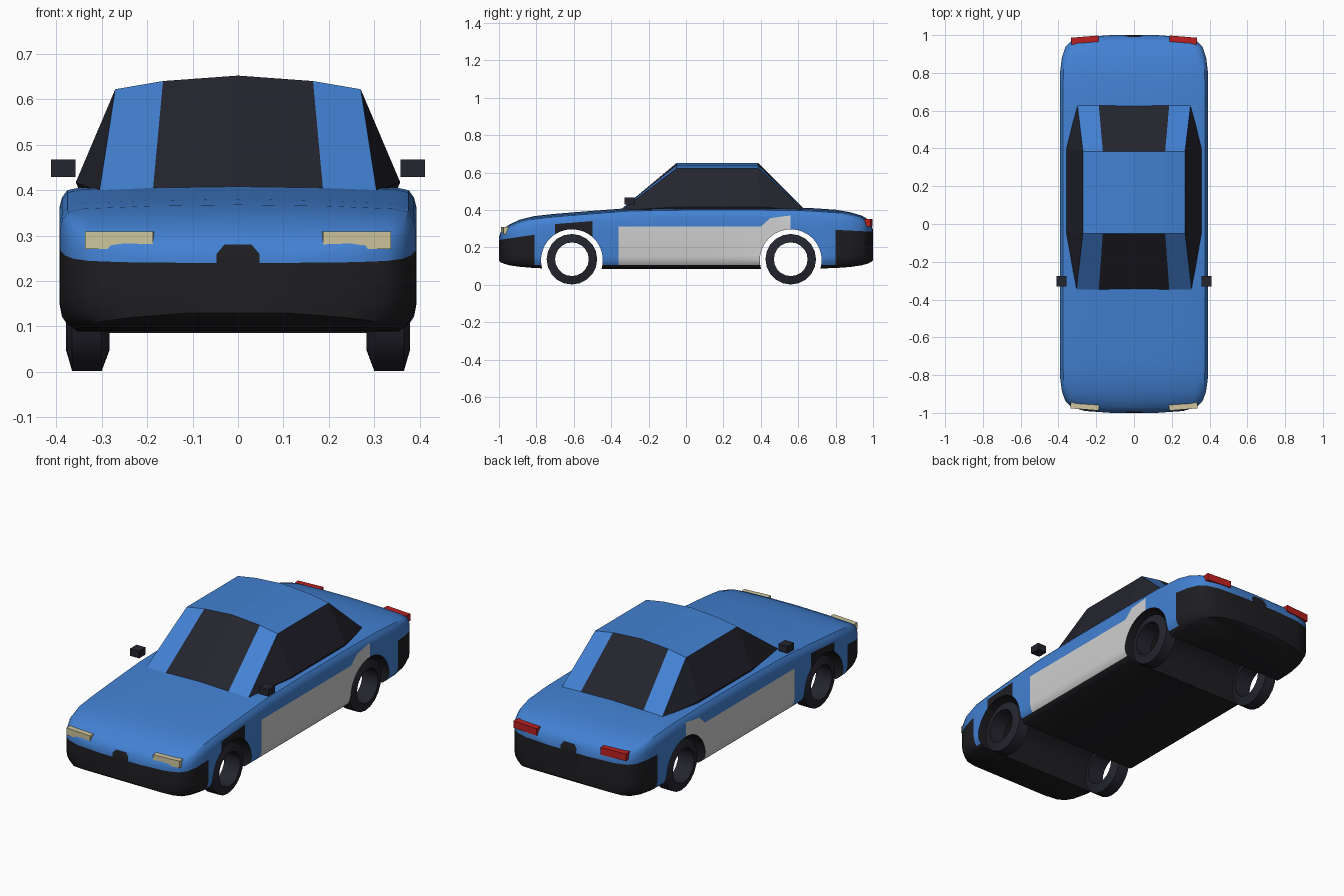
import bpy, bmesh, math
from mathutils import Vector, Matrix

if "Cube" in bpy.data.objects:
    bpy.data.objects.remove(bpy.data.objects["Cube"])


def material(name, rgb):
    m = bpy.data.materials.new(name)
    m.use_nodes = True
    m.diffuse_color = (*rgb, 1)
    m.node_tree.nodes["Principled BSDF"].inputs["Base Color"].default_value = (*rgb, 1)
    return m


BLUE = material("blue paint", (0.055, 0.22, 0.65))
WHITE = material("pale door paint", (0.63, 0.63, 0.63))
TRIM = material("black trim", (0.013, 0.013, 0.016))
GLASS = material("dark glass and rubber", (0.018, 0.018, 0.028))
CREAM = material("cream lamp", (0.62, 0.56, 0.34))
RED = material("red lamp", (0.5, 0.014, 0.014))


def make_object(name, bm, mats, smooth=None):
    bmesh.ops.recalc_face_normals(bm, faces=bm.faces[:])
    mesh = bpy.data.meshes.new(name)
    bm.to_mesh(mesh)
    bm.free()
    for m in mats:
        mesh.materials.append(m)
    ob = bpy.data.objects.new(name, mesh)
    bpy.context.collection.objects.link(ob)
    if smooth:
        activate(ob)
        bpy.ops.object.shade_smooth_by_angle(angle=math.radians(smooth))
    return ob


def activate(ob):
    bpy.ops.object.select_all(action="DESELECT")
    ob.select_set(True)
    bpy.context.view_layer.objects.active = ob


def box(name, centre, size, mat, turn=0):
    bm = bmesh.new()
    place = (Matrix.Translation(centre) @ Matrix.Rotation(turn, 4, "Z")
             @ Matrix.Diagonal((*size, 1)))
    bmesh.ops.create_cube(bm, size=1, matrix=place)
    return make_object(name, bm, [mat])


# Body stations: y, half width, bottom, top
STATIONS = [
    (-1, .12, .13, .255), (-.99, .26, .12, .285), (-.97, .33, .112, .305),
    (-.94, .362, .104, .325), (-.89, .381, .097, .348), (-.81, .392, .09, .368),
    (-.7, .393, .086, .38), (-.5, .393, .086, .396), (-.3, .393, .086, .411),
    (0, .393, .086, .416), (.4, .393, .086, .416), (.65, .393, .086, .412),
    (.8, .392, .09, .402), (.88, .382, .096, .388), (.94, .362, .105, .37),
    (.97, .33, .113, .352), (.99, .26, .122, .328), (1, .12, .132, .292)]


def section(w, b, t):
    half = [(.9, b), (.95, b + .015), (.985, b + .035), (1, b + .065),
            (1, t - .055), (.985, t - .032), (.955, t - .016), (.87, t - .009), (.5, t - .003)]
    return ([(u * w, z) for u, z in half] + [(0, t)]
            + [(-u * w, z) for u, z in reversed(half)])


bm = bmesh.new()
rings = [[bm.verts.new((x, y, z)) for x, z in section(w, b, t)] for y, w, b, t in STATIONS]
for a, b in zip(rings, rings[1:]):
    for i in range(len(a)):
        j = (i + 1) % len(a)
        bm.faces.new((a[i], a[j], b[j], b[i]))
for end in (rings[0], rings[-1]):
    bm.faces.new(end)
body = make_object("body", bm, [BLUE, WHITE, TRIM])

# Wheel arches run straight through the body
AXLES = (-.61, .56)
ARCH_Z, ARCH_R = .132, .165
for y in AXLES:
    bm = bmesh.new()
    bmesh.ops.create_cone(bm, cap_ends=True, segments=48, radius1=ARCH_R, radius2=ARCH_R, depth=1,
                          matrix=Matrix.Translation((0, y, ARCH_Z)) @ Matrix.Rotation(math.pi / 2, 4, "Y"))
    cutter = make_object("arch_cutter", bm, [])
    cutter.hide_render = True
    mod = body.modifiers.new("arch", "BOOLEAN")
    mod.object, mod.operation, mod.solver = cutter, "DIFFERENCE", "EXACT"
    activate(body)
    bpy.ops.object.modifier_apply(modifier=mod.name)
    bpy.data.objects.remove(cutter)

# Paint lines are cut into the body, then faces are coloured by region
bm = bmesh.new()
bm.from_mesh(body.data)


def cut(point, normal, where):
    faces = [f for f in bm.faces if where(f.calc_center_median())]
    geom = set(faces)
    for f in faces:
        geom.update(f.edges)
        geom.update(f.verts)
    bmesh.ops.bisect_plane(bm, geom=list(geom), plane_co=point, plane_no=normal, dist=1e-5)


for y in (-.81, -.36, .4, .45, .56, .8):
    cut((0, y, 0), (0, 1, 0), lambda c: True)
cut((0, 0, .106), (0, 0, 1), lambda c: abs(c.y) < .8)
cut((0, 0, .312), (0, 0, 1), lambda c: -.36 < c.y < .4)
cut((0, .4, .312), (0, -.9, 1), lambda c: .4 < c.y < .45)
cut((0, .45, .357), (0, -.13, 1), lambda c: .45 < c.y < .56)
cut((0, -1, .24), (0, -.15, 1), lambda c: c.y < -.81)
cut((0, 1, .284), (0, .05, 1), lambda c: c.y > .8)

# Rounded tab above each bumper
TABS = ((-1, .28), (1, .325))
for end, top in TABS:
    near = lambda c: c.y * end > .93
    for s in (-1, 1):
        cut((s * .047, 0, 0), (1, 0, 0), near)
    tab = lambda c: c.y * end > .93 and abs(c.x) < .047
    cut((0, 0, top), (0, 0, 1), tab)
    for s in (-1, 1):
        cut((s * .047, 0, top - .02), (s, 0, .85), tab)


def region(c):
    if any(math.hypot(c.y - y, c.z - ARCH_Z) < ARCH_R + .0005 for y in AXLES):
        return 2
    if c.z < .106:
        return 2
    if c.y < -.81 and c.z < .24 + .15 * (c.y + 1):
        return 2
    if c.y > .8 and c.z < .284 - .05 * (c.y - 1):
        return 2
    for end, top in TABS:
        if c.y * end > .93 and c.z < top and abs(c.x) < .047 - max(0, c.z - top + .02) * .85:
            return 2
    if abs(c.x) > .3:
        if -.36 < c.y < .4 and c.z < .312:
            return 1
        if .4 < c.y < .45 and c.z < .312 + .9 * (c.y - .4):
            return 1
        if .45 < c.y < .56 and c.z < .357 + .13 * (c.y - .45):
            return 1
    return 0


for f in bm.faces:
    f.material_index = region(f.calc_center_median())
bm.to_mesh(body.data)
bm.free()
activate(body)
bpy.ops.object.shade_smooth_by_angle(angle=math.radians(40))

# Cabin: one half built as rows from windscreen base to rear window base, then mirrored
ROOF_Z = (.652, .64, .622)
ROWS = [(-.35, (0, .187, .305), (.402, .402, .397)), (-.05, (0, .165, .27), ROOF_Z),
        (.385, (0, .165, .27), ROOF_Z), (.635, (0, .187, .3), (.402, .402, .397))]
bm = bmesh.new()
grid = [[bm.verts.new((x, y, z)) for x, z in zip(xs, zs)] for y, xs, zs in ROWS]
for r in range(3):
    for k in range(2):
        f = bm.faces.new((grid[r][k], grid[r][k + 1], grid[r + 1][k + 1], grid[r + 1][k]))
        f.material_index = int(r != 1 and k == 0)
front, roof_front, roof_rear, rear = [row[2] for row in grid]
sill = [bm.verts.new((.357, y, .417)) for y in (-.05, .4)]
foot = [bm.verts.new((.34, y, .38)) for y in (-.05, .4)]
for corners in ((front, sill[0], roof_front), (sill[0], sill[1], roof_rear, roof_front),
                (sill[1], rear, roof_rear), (front, foot[0], sill[0]),
                (sill[0], foot[0], foot[1], sill[1]), (sill[1], foot[1], rear)):
    bm.faces.new(corners).material_index = 1
cabin = make_object("cabin", bm, [BLUE, GLASS])
mirror = cabin.modifiers.new("mirror", "MIRROR")
mirror.use_clip = True

# Tyres: hollow rings with sloping sidewalls
TYRE = ((.283, .09), (.3, .135), (.365, .135), (.378, .09))
SIDES = 20


def tyre(name, side, y):
    ring_bm = bmesh.new()
    loops = []
    for i in range(SIDES):
        a = math.tau * i / SIDES
        loops.append([ring_bm.verts.new((side * x, y + r * math.sin(a), .137 + r * math.cos(a)))
                      for x, r in TYRE])
    for i in range(SIDES):
        a, b = loops[i], loops[(i + 1) % SIDES]
        for k in range(4):
            n = (k + 1) % 4
            ring_bm.faces.new((a[k], a[n], b[n], b[k]))
    make_object(name, ring_bm, [GLASS], smooth=30)


# Parts repeated on each side
for side, label in ((1, "left"), (-1, "right")):
    tyre("front_tyre_" + label, side, AXLES[0])
    tyre("rear_tyre_" + label, side, AXLES[1])
    box("wing_mirror_" + label, (side * .384, -.302, .448), (.054, .056, .038), GLASS)
    box("headlight_" + label, (side * .26, -.957, .29), (.15, .05, .038), CREAM, side * .08)
    box("taillight_" + label, (side * .26, .969, .332), (.145, .046, .038), RED, -side * .08)
